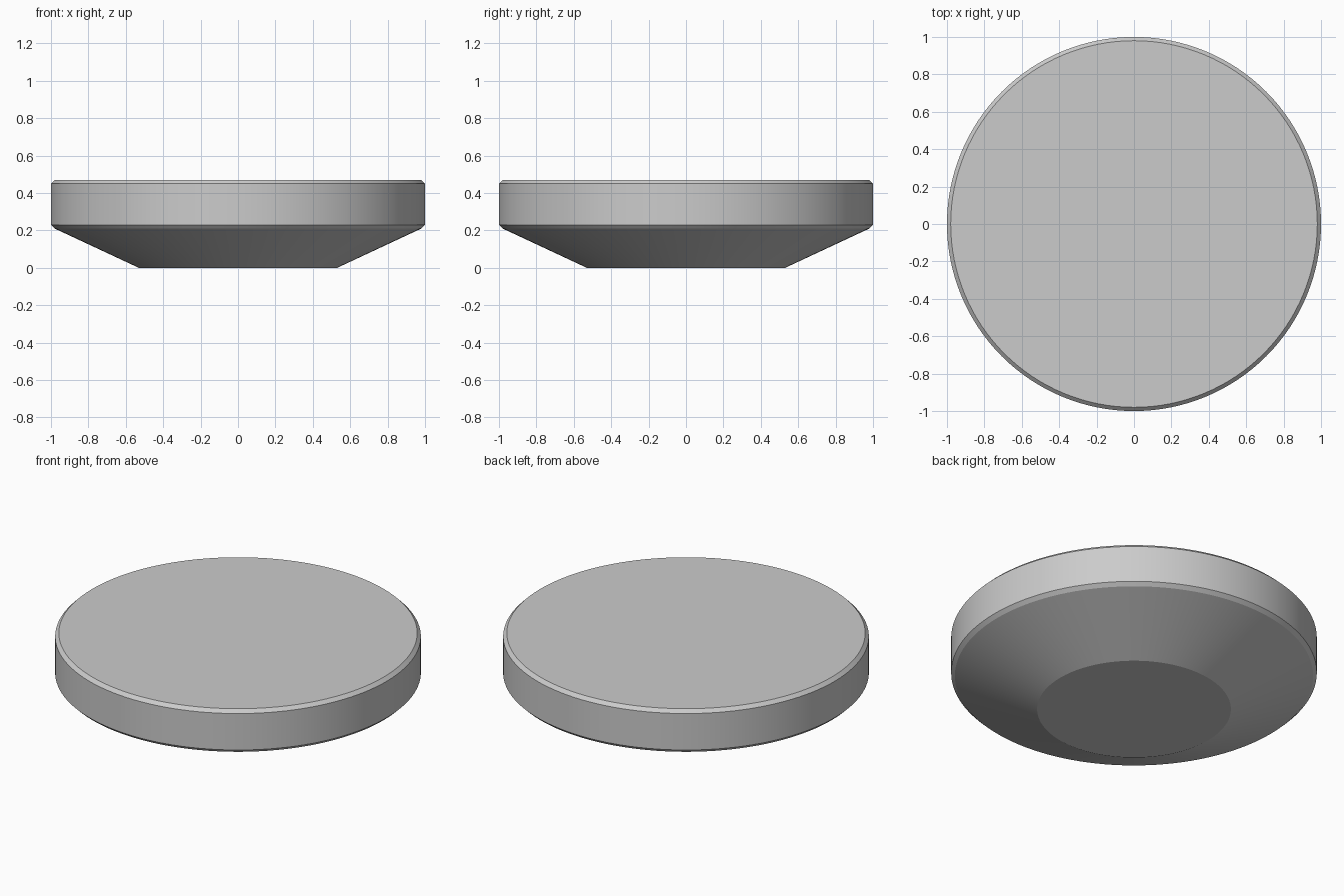
import bpy, bmesh
from math import radians, tau
from mathutils import Vector

if "Cube" in bpy.data.objects:
    bpy.data.objects.remove(bpy.data.objects["Cube"])

# Half profile (radius, height) of the disc, from bottom centre to top centre
PROFILE = [(0, 0), (0.53, 0), (0.98, 0.21), (1.0, 0.23), (1.0, 0.45), (0.98, 0.47), (0, 0.47)]
SIDES = 128


def lathe(name, profile):
    bm = bmesh.new()
    verts = [bm.verts.new(Vector((r, 0, z))) for r, z in profile]
    edges = [bm.edges.new(pair) for pair in zip(verts, verts[1:])]
    bmesh.ops.spin(bm, geom=verts + edges, cent=(0, 0, 0), axis=(0, 0, 1),
                   angle=tau, steps=SIDES, use_merge=True)
    bmesh.ops.remove_doubles(bm, verts=bm.verts, dist=1e-4)
    bmesh.ops.recalc_face_normals(bm, faces=bm.faces)
    mesh = bpy.data.meshes.new(name)
    bm.to_mesh(mesh)
    bm.free()
    obj = bpy.data.objects.new(name, mesh)
    bpy.context.collection.objects.link(obj)
    return obj


# Chamfered disc with a tapered underside
disc = lathe("tapered_disc", PROFILE)
bpy.context.view_layer.objects.active = disc
disc.select_set(True)
bpy.ops.object.shade_smooth_by_angle(angle=radians(15))
